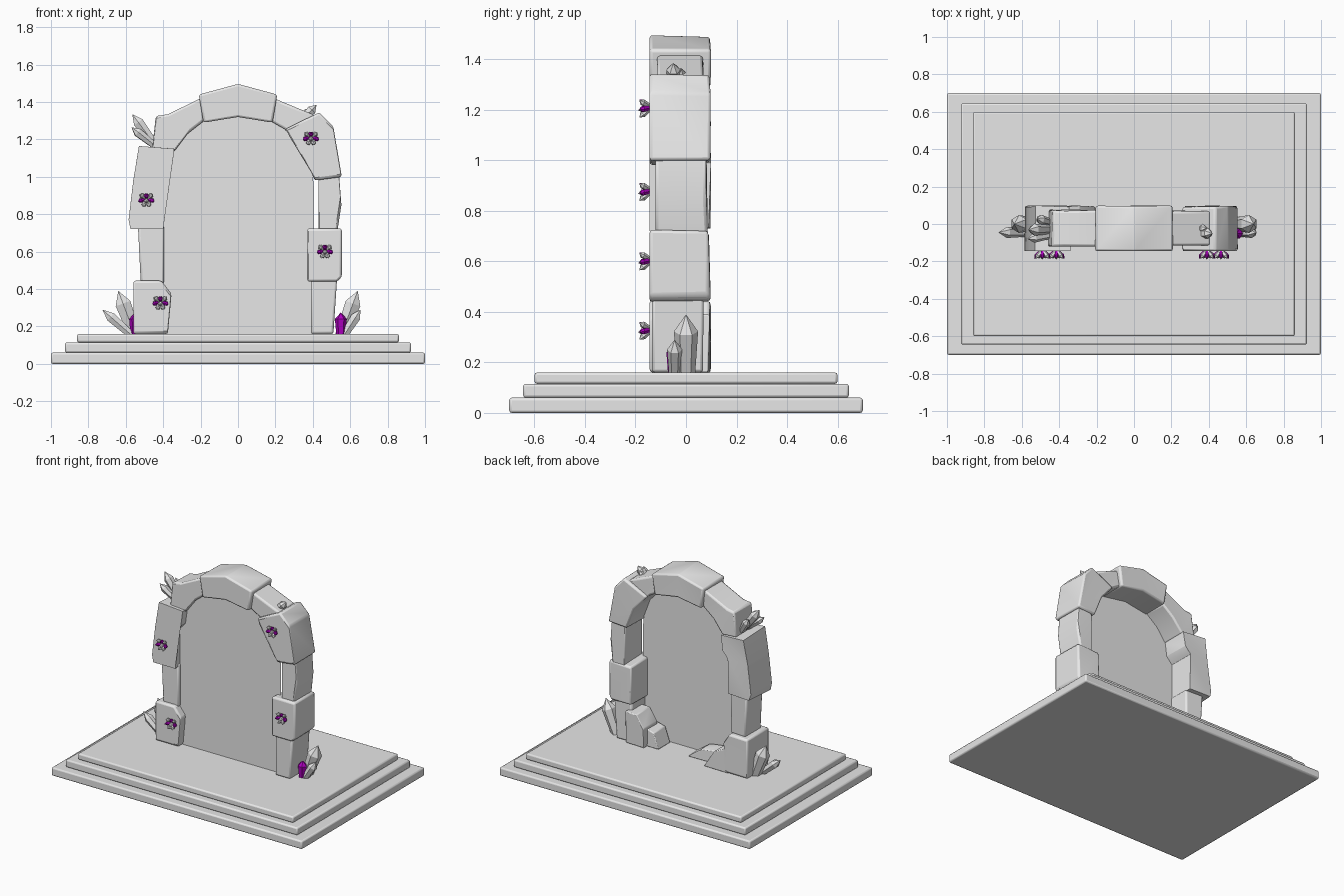
import bpy, bmesh, math, random
from mathutils import Vector

random.seed(4)
if "Cube" in bpy.data.objects:
    bpy.data.objects.remove(bpy.data.objects["Cube"], do_unlink=True)


def material(name, color):
    m = bpy.data.materials.new(name)
    m.use_nodes = True
    m.diffuse_color = (*color, 1)
    m.node_tree.nodes["Principled BSDF"].inputs["Base Color"].default_value = (*color, 1)
    return m


GREY = material("pale_grey_stone", (0.8, 0.8, 0.8))
PURPLE = material("purple_crystal", (0.42, 0.0, 0.52))


def finish(name, bm, mat, bevel=0, smooth=None):
    bmesh.ops.recalc_face_normals(bm, faces=bm.faces)
    me = bpy.data.meshes.new(name)
    bm.to_mesh(me)
    bm.free()
    me.materials.append(mat)
    ob = bpy.data.objects.new(name, me)
    bpy.context.collection.objects.link(ob)
    if bevel:
        mod = ob.modifiers.new("bevel", "BEVEL")
        mod.width = bevel
        mod.segments = 2
        mod.limit_method = "ANGLE"
        mod.angle_limit = math.radians(25)
    if smooth:
        bpy.ops.object.select_all(action="DESELECT")
        ob.select_set(True)
        bpy.context.view_layer.objects.active = ob
        bpy.ops.object.shade_smooth_by_angle(angle=math.radians(smooth))
    return ob


def slab(name, w, d, z0, z1):
    bm = bmesh.new()
    bmesh.ops.create_cube(bm, size=1)
    for v in bm.verts:
        v.co = (v.co.x * 2 * w, v.co.y * 2 * d, z0 + (v.co.z + 0.5) * (z1 - z0))
    finish(name, bm, GREY, 0.01, 40)


def stone(name, outline, y0, y1, rough=0.012, bevel=0.012):
    """Extrude an x-z outline in depth, with a slightly uneven back."""
    bm = bmesh.new()
    cx = sum(p[0] for p in outline) / len(outline)
    cz = sum(p[1] for p in outline) / len(outline)
    front = [bm.verts.new((x, y0, z)) for x, z in outline]
    back = []
    for x, z in outline:
        k = 1 - random.uniform(0, rough * 5)
        back.append(bm.verts.new((cx + (x - cx) * k, y1 - random.uniform(0, rough),
                                  cz + (z - cz) * k if z > 0.17 else z)))
    bm.faces.new(front)
    bm.faces.new(back)
    n = len(outline)
    for i in range(n):
        j = (i + 1) % n
        bm.faces.new((front[i], front[j], back[j], back[i]))
    bmesh.ops.triangulate(bm, faces=[f for f in bm.faces if len(f.verts) > 4])
    finish(name, bm, GREY, bevel, 35)


def crystal(name, base, tip, r, mat=GREY, sides=6):
    """Prism that flares a little and ends in a point."""
    base, tip = Vector(base), Vector(tip)
    rot = (tip - base).to_track_quat("Z", "Y")
    length = (tip - base).length
    bm = bmesh.new()
    rings = []
    for t, k in ((0, 0.75), (0.72, 1)):
        rings.append([bm.verts.new(base + rot @ Vector((
            r * k * math.cos(math.tau * i / sides), r * k * math.sin(math.tau * i / sides), t * length)))
            for i in range(sides)])
    point = bm.verts.new(tip)
    bm.faces.new(rings[0])
    for i in range(sides):
        j = (i + 1) % sides
        bm.faces.new((rings[0][i], rings[0][j], rings[1][j], rings[1][i]))
        bm.faces.new((rings[1][i], rings[1][j], point))
    finish(name, bm, mat)


# Stepped plinth
slab("plinth_bottom", 1.0, 0.7, 0, 0.06)
slab("plinth_middle", 0.925, 0.645, 0.06, 0.115)
slab("plinth_top", 0.86, 0.6, 0.115, 0.16)

# Flat panel filling the doorway
bm = bmesh.new()
arch = [(0.405 * math.cos(a), 0.95 + 0.41 * math.sin(a))
        for a in (math.pi * i / 16 for i in range(17))]
bm.faces.new([bm.verts.new((x, -0.09, z))
              for x, z in [(-0.405, 0.16), (0.405, 0.16)] + arch])
finish("portal_panel", bm, GREY)

# Arch stones, right foot over the top to the left foot
stone("right_foot_stone", [(-.56, .16), (-.56, .445), (-.41, .445), (-.355, .375), (-.375, .16)], -.145, .1)
stone("right_narrow_stone", [(-.52, .43), (-.535, .74), (-.395, .74), (-.395, .43)], -.115, .07)
stone("right_upper_stone", [(-.575, .72), (-.585, .77), (-.56, .98), (-.53, 1.165), (-.34, 1.15),
                            (-.355, 1.04), (-.4, .99), (-.4, .72)], -.145, .1)
stone("right_arch_stone", [(-.46, 1.14), (-.44, 1.325), (-.375, 1.335), (-.19, 1.425),
                           (-.18, 1.3), (-.27, 1.23), (-.345, 1.13)], -.12, .08)
stone("left_arch_stone", [(.18, 1.425), (.41, 1.33), (.4, 1.15), (.34, 1.15), (.25, 1.255), (.17, 1.3)], -.115, .075)
stone("left_shoulder_stone", [(.25, 1.255), (.435, 1.345), (.51, 1.27), (.555, 1.0), (.41, .98), (.35, 1.14)], -.145, .1)
stone("left_narrow_stone", [(.43, .7), (.43, 1.02), (.54, 1.02), (.553, .85), (.53, .7)], -.12, .09)
stone("left_block_stone", [(.37, .725), (.555, .725), (.555, .465), (.53, .44), (.37, .44)], -.145, .1)
stone("left_foot_stone", [(.39, .46), (.53, .46), (.51, .16), (.39, .16)], -.135, .07)
stone("keystone", [(-.21, 1.44), (0, 1.497), (.21, 1.44), (.185, 1.29), (0, 1.32), (-.185, 1.29)], -.145, .1)

# Broken rocks behind the panel
stone("left_tall_rubble", [(.42, .16), (.42, .39), (.33, .39), (.27, .3), (.27, .16)], -.06, .1, bevel=.006)
stone("left_low_rubble", [(.3, .16), (.3, .29), (.22, .27), (.18, .16)], -.08, .06, bevel=.006)
stone("right_tall_rubble", [(-.4, .16), (-.4, .34), (-.29, .29), (-.2, .16)], -.06, .1, bevel=.006)
stone("right_low_rubble", [(-.3, .16), (-.28, .26), (-.14, .24), (-.03, .16)], -.08, .03, bevel=.006)

# Crystals growing at both feet
for s, side in ((1, "left"), (-1, "right")):
    crystal(side + "_foot_crystal_tall", (s * .55, 0, .15), (s * .64, 0, .39), .048)
    crystal(side + "_foot_crystal_short", (s * .565, -.045, .15), (s * (.69 - s * .035), -.045, .29), .03)
    crystal(side + "_foot_crystal_purple", (s * .55, -.05, .15), (s * .55, -.05, .275), .032, PURPLE)

# Crystals on the shoulders
crystal("right_shoulder_crystal_a", (-.45, -.03, 1.18), (-.565, -.03, 1.335), .032)
crystal("right_shoulder_crystal_b", (-.45, -.06, 1.17), (-.57, -.08, 1.265), .026)
crystal("right_shoulder_crystal_c", (-.45, .01, 1.17), (-.52, .03, 1.28), .026)
crystal("left_shoulder_crystal_a", (.33, -.05, 1.29), (.42, -.05, 1.385), .028)
crystal("left_shoulder_crystal_b", (.32, -.03, 1.3), (.39, -.02, 1.365), .022)

# Small crystal sprays on the front faces
for n, (cx, cz) in enumerate([(-.49, .88), (-.415, .33), (.39, 1.21), (.465, .605)]):
    for i in range(7):
        a = math.radians(90) + math.tau * i / 7
        spread = 0.045 if i else 0.03
        mat = PURPLE if i in (0, 2, 5) else GREY
        crystal(f"spray_{n}_crystal_{i}", (cx, -.138, cz),
                (cx + spread * math.cos(a), -.185, cz + spread * math.sin(a)), .013, mat)
    crystal(f"spray_{n}_centre", (cx, -.138, cz), (cx, -.19, cz - .012), .013)
